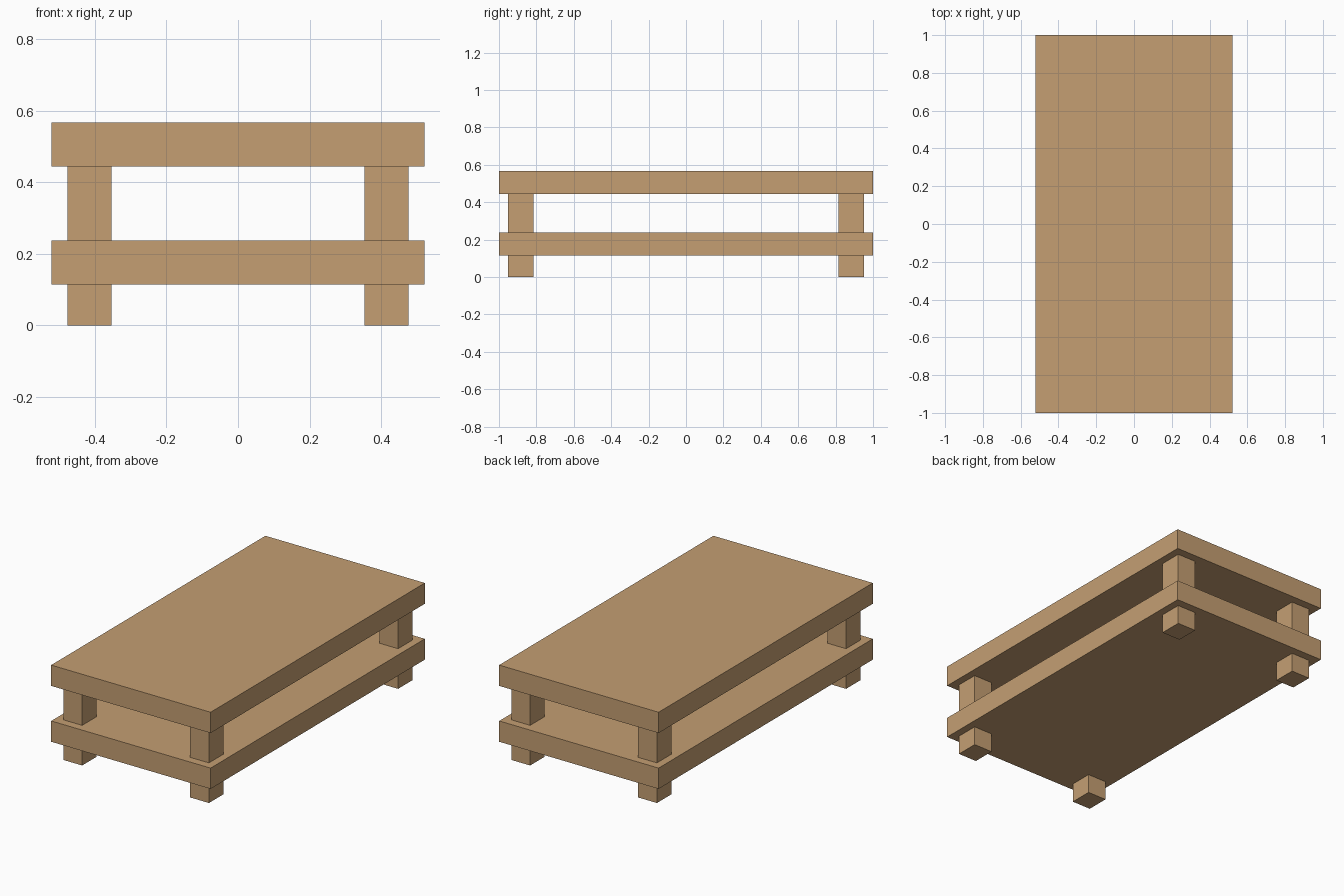
import bpy

if "Cube" in bpy.data.objects:
    bpy.data.objects.remove(bpy.data.objects["Cube"])

wood = bpy.data.materials.new("light wood")
wood.diffuse_color = (0.555, 0.345, 0.171, 1.0)
wood.use_nodes = True
wood.node_tree.nodes["Principled BSDF"].inputs["Base Color"].default_value = wood.diffuse_color


def box(name, x, y, z):
    """Axis-aligned box from (min, max) ranges."""
    bpy.ops.mesh.primitive_cube_add(size=1)
    ob = bpy.context.object
    ob.name = name
    for v in ob.data.vertices:
        v.co = [lo + (c + 0.5) * (hi - lo) for c, (lo, hi) in zip(v.co, (x, y, z))]
    ob.data.materials.append(wood)
    return ob


WIDTH, LENGTH = (-0.521, 0.521), (-1.0, 1.0)

# Table top and lower shelf
box("table_top", WIDTH, LENGTH, (0.444, 0.567))
box("lower_shelf", WIDTH, LENGTH, (0.114, 0.237))

# Four legs, running from the floor through the shelf to the top
for side, sx in (("left", -1), ("right", 1)):
    for end, sy in (("front", -1), ("back", 1)):
        cx, cy = sx * 0.4145, sy * 0.883
        box(f"{end}_{side}_leg", (cx - 0.0615, cx + 0.0615),
            (cy - 0.068, cy + 0.068), (0.0, 0.444))
